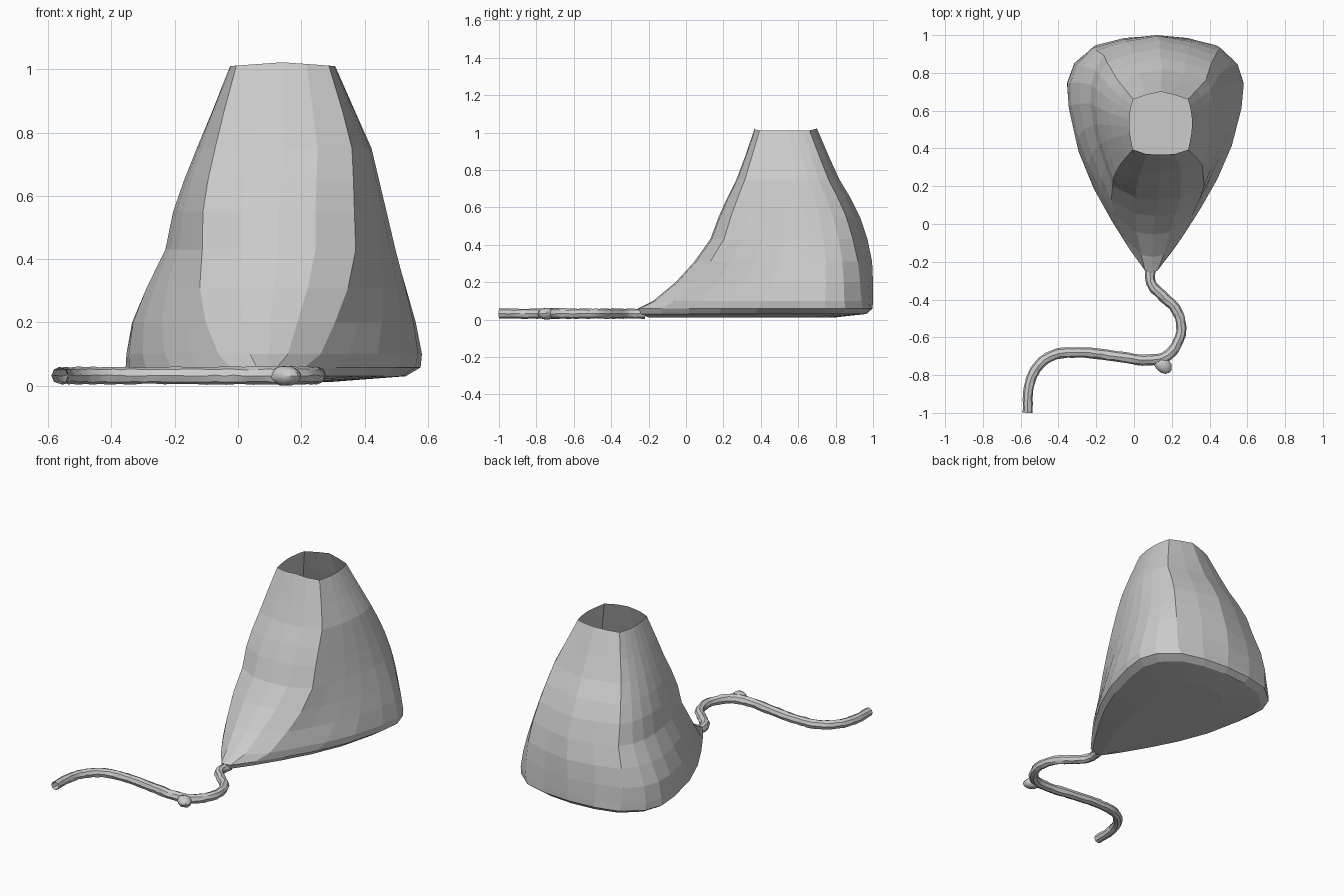
import bpy, bmesh, random
from mathutils import Vector

if "Cube" in bpy.data.objects:
    bpy.data.objects.remove(bpy.data.objects["Cube"])

random.seed(4)

# Half outlines (across, front-to-back): teardrop at the base, rounded octagon at the mouth
TEAR = [(0, 0), (.07, .01), (.25, .1), (.46, .22), (.67, .355), (.85, .51), (.97, .69),
        (1, .80), (.92, .885), (.68, .96), (.36, .99), (0, 1)]
OCT = [(0, 0), (.45, .01), (.88, .08), (.93, .2), (.98, .33), (1, .45), (1, .56),
       (.97, .68), (.93, .78), (.87, .88), (.45, .95), (0, 1)]

# Levels: z, x left, x right, y front, y back, blend towards the octagon
LEVELS = [(.012, -.1, .30, -.2, .8, 0), (.03, -.31, .535, -.25, .965, 0),
          (.058, -.35, .582, -.26, .997, 0), (.10, -.35, .588, -.175, 1.0, .15),
          (.20, -.335, .57, -.055, 1.0, .32), (.31, -.29, .54, .045, .995, .5),
          (.43, -.23, .505, .13, .97, .65), (.55, -.205, .475, .175, .93, .72),
          (.65, -.17, .45, .22, .88, .78), (.75, -.13, .425, .27, .82, .84),
          (.87, -.08, .37, .315, .765, .92), (1.01, -.025, .307, .367, .70, 1)]


def make_object(name, bm):
    mesh = bpy.data.meshes.new(name)
    bm.to_mesh(mesh)
    bm.free()
    obj = bpy.data.objects.new(name, mesh)
    bpy.context.collection.objects.link(obj)
    return obj


def ring(bm, z, xl, xr, yf, yb, w):
    half = [(a[0] + (b[0] - a[0]) * w, a[1] + (b[1] - a[1]) * w) for a, b in zip(TEAR, OCT)]
    outline = half + [(-u, v) for u, v in half[-2:0:-1]]
    cx = (xl + xr) / 2
    verts = []
    for u, v in outline:
        x = cx + u * (xr - xl) / 2
        lift = .012 * (1 - abs(u)) if z > 1 else 0
        verts.append(bm.verts.new((x - .025 * (1 - v) * (1 - w), yf + v * (yb - yf), z + lift)))
    return verts


# Open-topped body with a shallow domed underside
bm = bmesh.new()
rings = [ring(bm, *lv) for lv in LEVELS]
for low, high in zip(rings, rings[1:]):
    n = len(low)
    for i in range(n):
        j = (i + 1) % n
        bm.faces.new((low[i], low[j], high[j], high[i]))
bm.faces.new(rings[0][::-1])
make_object("body", bm)

# Winding cord
PATH = [(.09, -.22), (.09, -.31), (.15, -.38), (.22, -.45), (.25, -.54), (.235, -.62),
        (.17, -.70), (.08, -.72), (-.1, -.70), (-.3, -.68), (-.44, -.70), (-.52, -.77),
        (-.555, -.86), (-.563, -1.0)]
curve = bpy.data.curves.new("cord", "CURVE")
curve.dimensions = "3D"
curve.bevel_depth = .0275
curve.bevel_resolution = 2
curve.resolution_u = 6
spline = curve.splines.new("BEZIER")
spline.bezier_points.add(len(PATH) - 1)
for p, (x, y) in zip(spline.bezier_points, PATH):
    p.co = (x, y, .032)
    p.radius = random.uniform(.95, 1.06)
    p.handle_left_type = p.handle_right_type = "AUTO"
cord = bpy.data.objects.new("cord", curve)
bpy.context.collection.objects.link(cord)
bpy.context.view_layer.objects.active = cord
cord.select_set(True)
bpy.ops.object.convert(target="MESH")
cord = bpy.context.object
for v in cord.data.vertices:
    if v.co.y > -.995:
        v.co += Vector([random.uniform(-.002, .002) for _ in range(3)])
    v.co.z = max(v.co.z, .003)

# Knot stub on the cord's bend
bm = bmesh.new()
bmesh.ops.create_uvsphere(bm, u_segments=12, v_segments=8, radius=1)
for v in bm.verts:
    c = v.co
    v.co = Vector((.152 + .046 * c.x - .015 * c.y, -.745 + .048 * c.y, .031 + .031 * c.z))
    v.co += Vector([random.uniform(-.002, .002) for _ in range(3)])
    v.co.z = max(v.co.z, 0)
min(bm.verts, key=lambda v: v.co.z).co.z = 0
knot = make_object("knot", bm)

# Soft shading on the cord parts
for obj in (cord, knot):
    bpy.ops.object.select_all(action="DESELECT")
    obj.select_set(True)
    bpy.context.view_layer.objects.active = obj
    bpy.ops.object.shade_smooth_by_angle()
